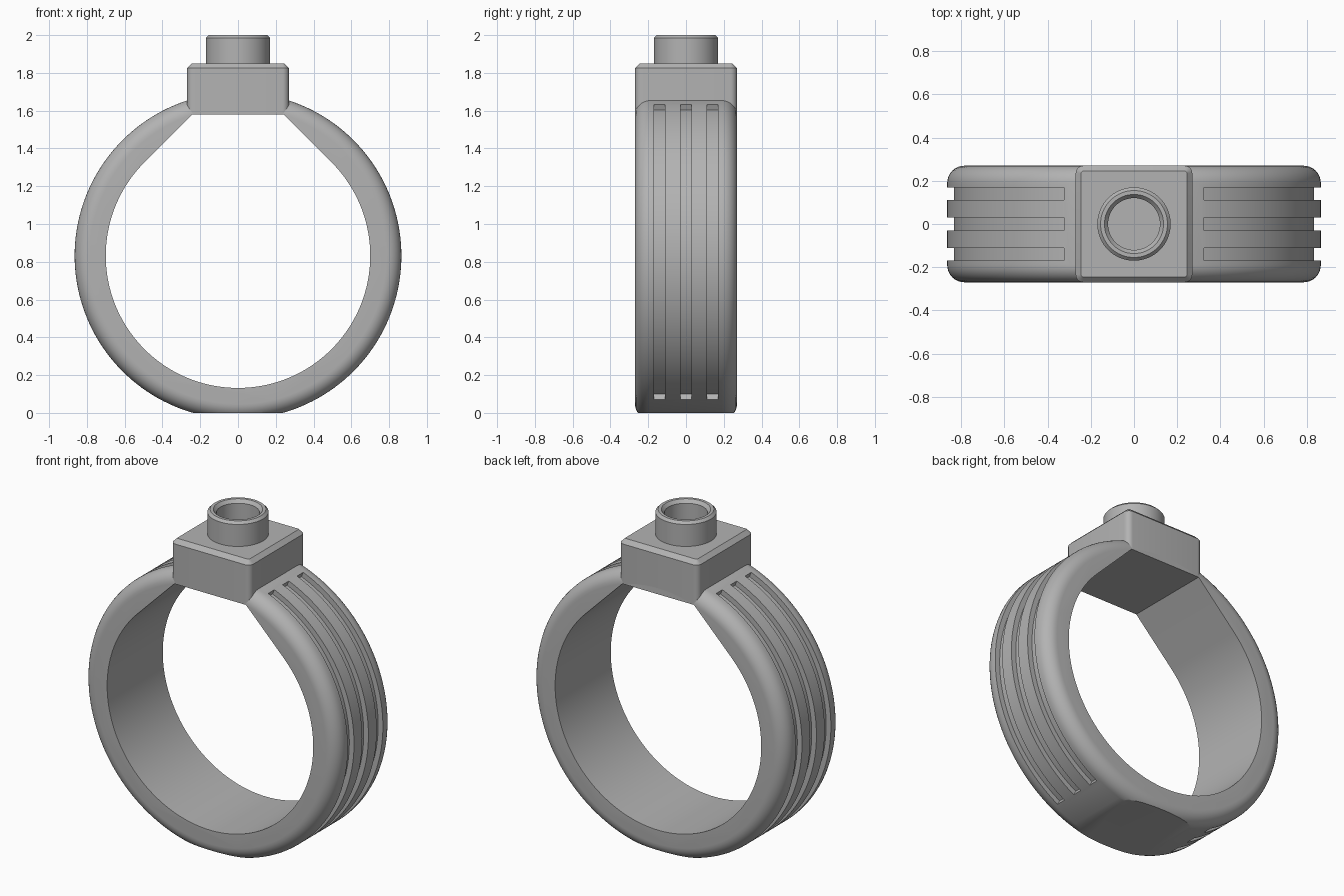
import bpy, bmesh
from math import sin, cos, pi, radians
from mathutils import Matrix

if "Cube" in bpy.data.objects:
    bpy.data.objects.remove(bpy.data.objects["Cube"], do_unlink=True)

CZ, R_OUT, R_IN, HALF = 0.832, 0.865, 0.70, 0.27   # band centre, radii, half width

metal = bpy.data.materials.new("plain_grey_metal")
metal.use_nodes = True
GREY = (0.45, 0.45, 0.45, 1)
metal.diffuse_color = GREY
metal.node_tree.nodes["Principled BSDF"].inputs["Base Color"].default_value = GREY


def finish(name, bm):
    bmesh.ops.recalc_face_normals(bm, faces=bm.faces)
    mesh = bpy.data.meshes.new(name)
    bm.to_mesh(mesh)
    bm.free()
    mesh.materials.append(metal)
    obj = bpy.data.objects.new(name, mesh)
    bpy.context.collection.objects.link(obj)
    return obj


def activate(obj):
    bpy.ops.object.select_all(action='DESELECT')
    obj.select_set(True)
    bpy.context.view_layer.objects.active = obj


def smooth(obj):
    activate(obj)
    bpy.ops.object.shade_smooth_by_angle(angle=radians(30))


def prism(name, points, y0, y1):
    """Extrude an x-z outline along y."""
    bm = bmesh.new()
    face = bm.faces.new([bm.verts.new((x, y0, z)) for x, z in points])
    ext = bmesh.ops.extrude_face_region(bm, geom=[face])["geom"]
    bmesh.ops.translate(bm, vec=(0, y1 - y0, 0),
                        verts=[v for v in ext if isinstance(v, bmesh.types.BMVert)])
    return finish(name, bm)


def arc(radius, start, end, steps):
    angles = [radians(start + (end - start) * i / steps) for i in range(steps + 1)]
    return [(radius * cos(a), CZ + radius * sin(a)) for a in angles]


def cut(obj, cutter):
    cutter.hide_render = True
    mod = obj.modifiers.new("cut", 'BOOLEAN')
    mod.operation, mod.solver, mod.object = 'DIFFERENCE', 'EXACT', cutter
    activate(obj)
    bpy.ops.object.modifier_apply(modifier=mod.name)
    bpy.data.objects.remove(cutter, do_unlink=True)


# Band: a disc with rounded rims
bm = bmesh.new()
bmesh.ops.create_cone(bm, cap_ends=True, segments=160, radius1=R_OUT,
                      radius2=R_OUT, depth=2 * HALF)
rims = [e for e in bm.edges if abs(e.verts[0].co.z - e.verts[1].co.z) < 1e-4]
bmesh.ops.bevel(bm, geom=rims, offset=0.08, segments=8, profile=0.5, affect='EDGES')
bmesh.ops.transform(bm, verts=bm.verts,
                    matrix=Matrix.Translation((0, 0, CZ)) @ Matrix.Rotation(pi / 2, 4, 'X'))
band = finish("ring_band", bm)

# Finger opening: round below, straight shoulders up to a flat top
opening = arc(R_IN, 45, -225, 120) + [(-0.243, 1.58), (0.243, 1.58)]
cut(band, prism("opening_cutter", opening, -0.5, 0.5))

# Flat foot
cut(band, prism("foot_cutter", [(-1, -0.5), (1, -0.5), (1, 0), (-1, 0)], -0.5, 0.5))

# Three grooves along each side
for side in (1, -1):
    for y in (-0.14, 0, 0.14):
        outline = arc(0.95, -61.5, 68, 70) + arc(0.833, 68, -61.5, 70)
        cut(band, prism("groove_cutter", [(side * x, z) for x, z in outline],
                        y - 0.03, y + 0.03))
smooth(band)

# Square head: rounded upright corners, chamfered top
bm = bmesh.new()
bmesh.ops.create_cube(bm, size=1, matrix=Matrix.Translation((0, 0, 1.715))
                      @ Matrix.Diagonal((2 * HALF, 2 * HALF, 0.27, 1)))
upright = [e for e in bm.edges if abs(e.verts[0].co.z - e.verts[1].co.z) > 0.1]
bmesh.ops.bevel(bm, geom=upright, offset=0.035, segments=6, profile=0.5, affect='EDGES')
top = [e for e in bm.edges if min(v.co.z for v in e.verts) > 1.84]
bmesh.ops.bevel(bm, geom=top, offset=0.025, segments=1, affect='EDGES')
smooth(finish("square_head", bm))

# Round cup on the head, turned from a profile
profile = [(0, 1.84), (0.17, 1.84), (0.17, 1.985), (0.155, 2.0),
           (0.137, 2.0), (0.12, 1.98), (0.12, 1.87), (0, 1.87)]
bm = bmesh.new()
verts = [bm.verts.new((r, 0, z)) for r, z in profile]
edges = [bm.edges.new(pair) for pair in zip(verts, verts[1:])]
bmesh.ops.spin(bm, geom=verts + edges, cent=(0, 0, 0), axis=(0, 0, 1),
               angle=2 * pi, steps=64)
bmesh.ops.remove_doubles(bm, verts=bm.verts, dist=1e-4)
smooth(finish("round_cup", bm))
